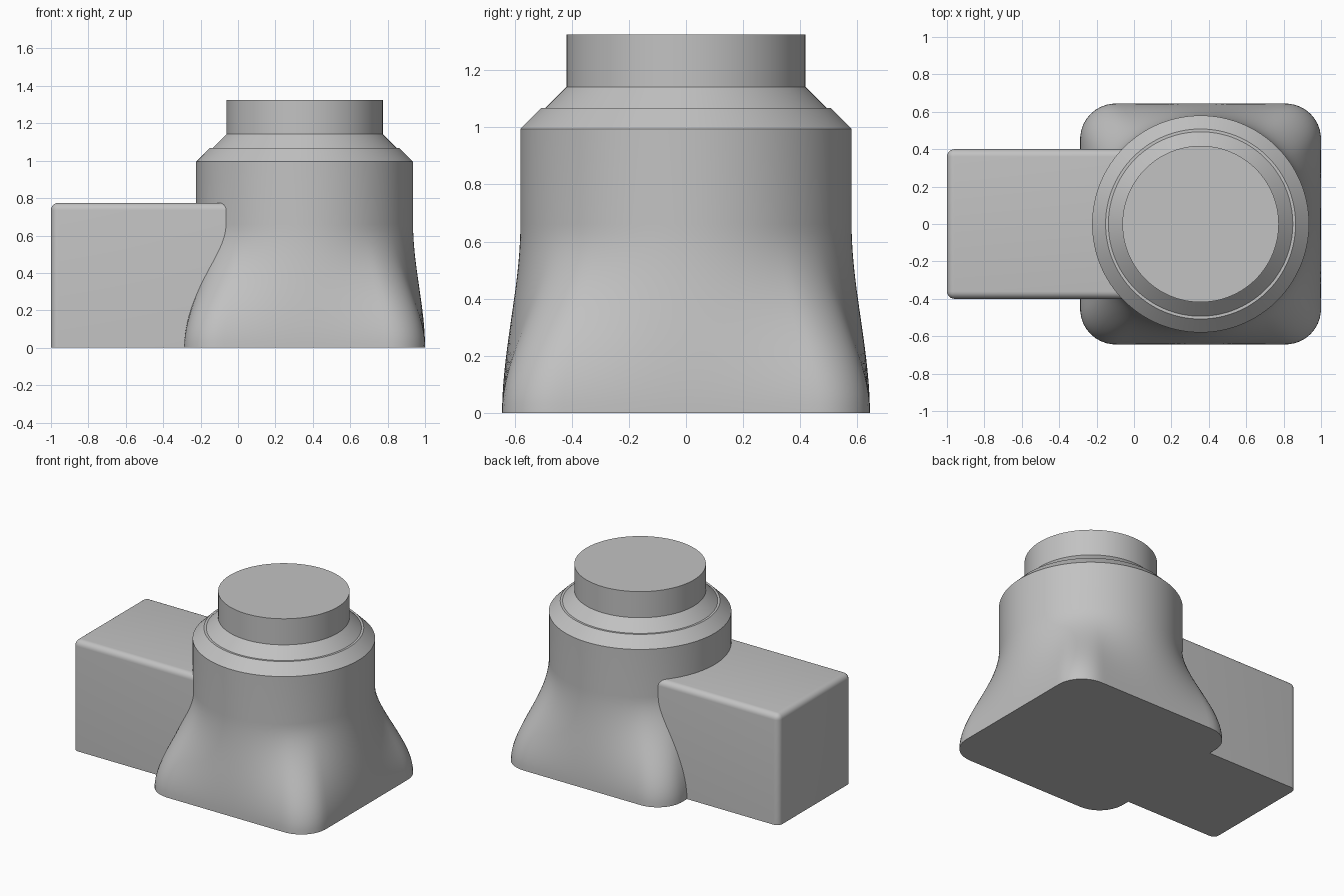
import bpy
import bmesh
from math import cos, sin, sqrt, tau, radians
from mathutils import Matrix

cube = bpy.data.objects.get("Cube")
if cube:
    bpy.data.objects.remove(cube)

CENTRE_X = 0.356      # axis of the round body
SIDES = 160
RADIUS = 0.58         # round upper body
HALF = 0.644          # half width of the square foot
CORNER = 0.19         # corner radius of the foot
LOFT_TOP = 0.66       # height where the square has become round

grey = bpy.data.materials.new("plain_grey")
grey.use_nodes = True
colour = (0.54, 0.54, 0.54, 1)
grey.diffuse_color = colour
grey.node_tree.nodes["Principled BSDF"].inputs["Base Color"].default_value = colour


def finish(name, bm):
    """Turn a bmesh into a smooth object with crisp edges."""
    bmesh.ops.recalc_face_normals(bm, faces=bm.faces)
    mesh = bpy.data.meshes.new(name)
    bm.to_mesh(mesh)
    bm.free()
    mesh.materials.append(grey)
    obj = bpy.data.objects.new(name, mesh)
    bpy.context.collection.objects.link(obj)
    mesh.shade_smooth()
    mesh.set_sharp_from_angle(angle=radians(30))
    return obj


def square_radius(angle):
    """Distance from the centre to the rounded square in one direction."""
    a, b = abs(cos(angle)), abs(sin(angle))
    a, b = max(a, b), min(a, b)
    k = HALF - CORNER
    if HALF * b / a <= k:
        return HALF / a
    m = k * (a + b)
    return m + sqrt(m * m - 2 * k * k + CORNER * CORNER)


def stack(name, sections):
    """Skin rings of (height, radius, squareness) and cap both ends."""
    bm = bmesh.new()
    rings = []
    for z, radius, square in sections:
        ring = []
        for i in range(SIDES):
            angle = tau * i / SIDES
            r = radius + (square_radius(angle) - radius) * square
            ring.append(bm.verts.new((CENTRE_X + r * cos(angle), r * sin(angle), z)))
        rings.append(ring)
    for low, high in zip(rings, rings[1:]):
        for i in range(SIDES):
            j = (i + 1) % SIDES
            bm.faces.new((low[i], low[j], high[j], high[i]))
    bm.faces.new(rings[0][::-1])
    bm.faces.new(rings[-1])
    return finish(name, bm)


# Body: square foot flowing into a cylinder, stepped shoulder, then the neck
STEPS = 20
sections = []
for i in range(STEPS + 1):
    t = i / STEPS
    sections.append((LOFT_TOP * t, RADIUS, 1 - t * t * (3 - 2 * t)))
sections += [(z, r, 0) for z, r in (
    (0.995, RADIUS), (1.067, 0.508), (1.067, 0.493),
    (1.142, 0.418), (1.325, 0.418))]
stack("body", sections)

# Side block: rounded on its top and upright outer edges, flat underneath
x0, x1, half_y, top = -1.0, 0.1, 0.4, 0.775
bm = bmesh.new()
bmesh.ops.create_cube(bm, size=1, matrix=Matrix.Translation(((x0 + x1) / 2, 0, top / 2))
                      @ Matrix.Diagonal((x1 - x0, 2 * half_y, top, 1)))
rounded = []
for edge in bm.edges:
    on_floor = all(v.co.z < 0.01 for v in edge.verts)
    inside = all(v.co.x > 0 for v in edge.verts)
    if not on_floor and not inside:
        rounded.append(edge)
bmesh.ops.bevel(bm, geom=rounded, offset=0.04, offset_type='OFFSET',
                segments=6, profile=0.5, affect='EDGES')
finish("side_block", bm)
